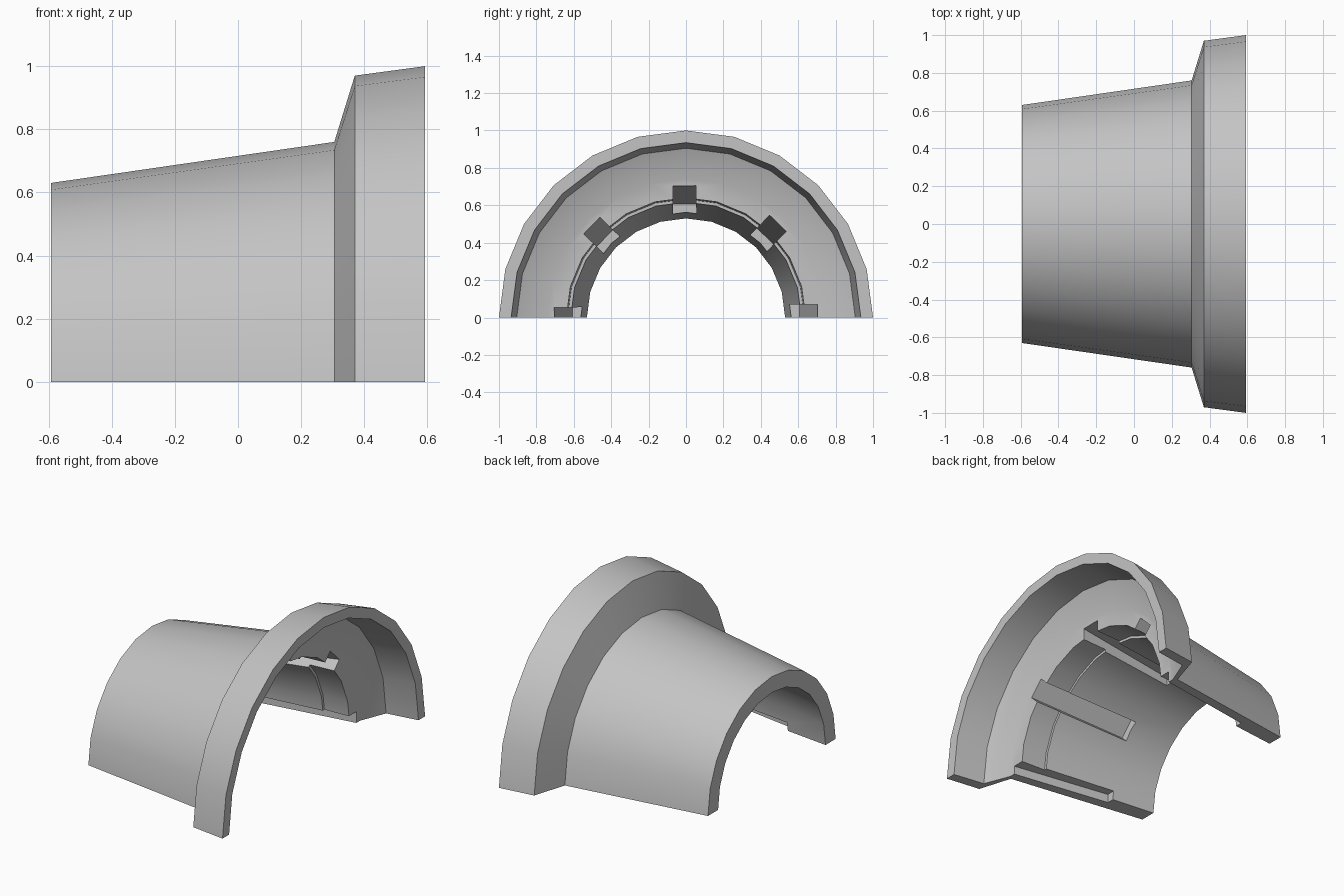
import bpy
import bmesh
from math import pi, cos, sin, radians

cube = bpy.data.objects.get("Cube")
if cube:
    bpy.data.objects.remove(cube, do_unlink=True)

SEGMENTS = 12

grey = bpy.data.materials.new("plain_grey")
grey.use_nodes = True
colour = (0.55, 0.55, 0.55, 1)
grey.diffuse_color = colour
grey.node_tree.nodes["Principled BSDF"].inputs["Base Color"].default_value = colour


def make_object(name, bm):
    bmesh.ops.recalc_face_normals(bm, faces=bm.faces[:])
    mesh = bpy.data.meshes.new(name)
    bm.to_mesh(mesh)
    bm.free()
    mesh.materials.append(grey)
    obj = bpy.data.objects.new(name, mesh)
    bpy.context.collection.objects.link(obj)
    return obj


def bridge(bm, rings):
    """Join matching closed rings with quads and cap both ends."""
    count = len(rings[0])
    for a, b in zip(rings, rings[1:]):
        for i in range(count):
            j = (i + 1) % count
            bm.faces.new((a[i], a[j], b[j], b[i]))
    bm.faces.new(rings[0])
    bm.faces.new(rings[-1])


# Half shell: wall section as (x, radius), swept half a turn about x
section = [
    (-0.593, 0.63), (0.305, 0.76), (0.37, 0.97), (0.593, 1.0),   # outside
    (0.593, 0.935), (0.39, 0.905), (0.325, 0.74),                # flared rim
    (0.325, 0.64), (0.16, 0.633), (0.16, 0.617), (-0.593, 0.53),  # stepped bore
]
bm = bmesh.new()
rings = []
for s in range(SEGMENTS + 1):
    a = pi * s / SEGMENTS
    rings.append([bm.verts.new((x, r * cos(a), r * sin(a))) for x, r in section])
bridge(bm, rings)
shell = make_object("half_shell", bm)

# Slot cutters: five grooves whose roofs follow the taper of the shell
slot = [(-0.31, 0.40), (-0.31, 0.607), (0.45, 0.723), (0.45, 0.40)]
bm = bmesh.new()
for k in range(5):
    a = radians(45 * k + 0.7)
    sides = []
    for w in (-0.062, 0.062):
        sides.append([bm.verts.new((x, r * cos(a) - w * sin(a), r * sin(a) + w * cos(a)))
                      for x, r in slot])
    bridge(bm, sides)
cutter = make_object("slot_cutter", bm)
cutter.hide_render = True

# Cut the grooves, then drop the helper
cut = shell.modifiers.new("slots", "BOOLEAN")
cut.operation = "DIFFERENCE"
cut.solver = "EXACT"
cut.object = cutter
bpy.ops.object.select_all(action="DESELECT")
shell.select_set(True)
bpy.context.view_layer.objects.active = shell
bpy.ops.object.modifier_apply(modifier=cut.name)
bpy.data.objects.remove(cutter, do_unlink=True)

# Smooth round faces, crisp section edges
bpy.ops.object.shade_smooth_by_angle(angle=radians(25))
